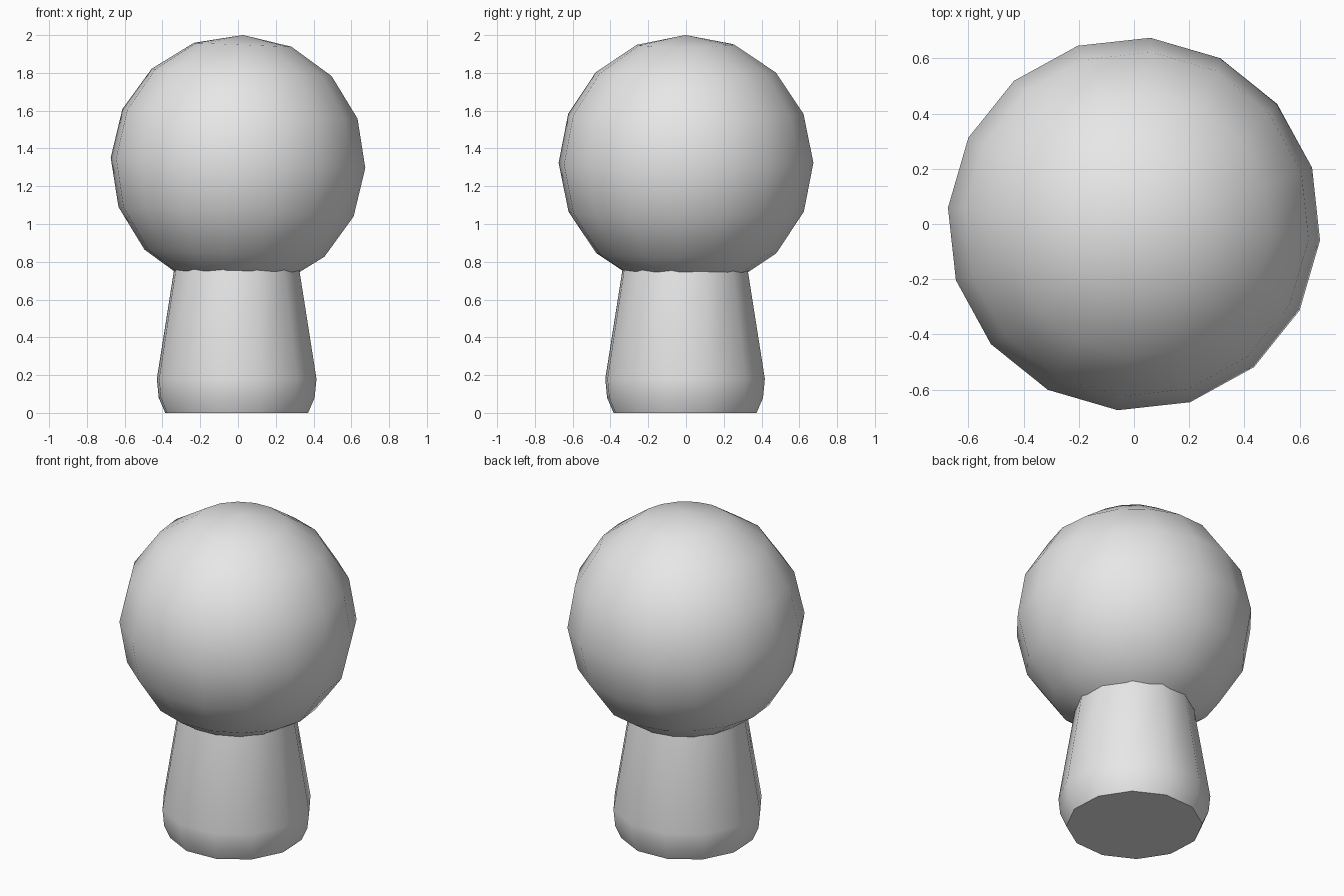
import bpy, bmesh
from math import radians, cos, sin, tau

old = bpy.data.objects.get("Cube")
if old:
    bpy.data.objects.remove(old, do_unlink=True)

# Single plain grey material
grey = bpy.data.materials.new("plain_grey")
grey.use_nodes = True
grey.diffuse_color = (0.8, 0.8, 0.8, 1)
grey.node_tree.nodes["Principled BSDF"].inputs["Base Color"].default_value = (0.8, 0.8, 0.8, 1)


def add_part(name, bm, location, rotation):
    bmesh.ops.recalc_face_normals(bm, faces=bm.faces[:])
    mesh = bpy.data.meshes.new(name)
    bm.to_mesh(mesh)
    bm.free()
    mesh.materials.append(grey)
    part = bpy.data.objects.new(name, mesh)
    bpy.context.collection.objects.link(part)
    part.location = location
    part.rotation_euler = [radians(a) for a in rotation]
    bpy.ops.object.select_all(action="DESELECT")
    part.select_set(True)
    bpy.context.view_layer.objects.active = part
    bpy.ops.object.shade_smooth_by_angle(angle=radians(50))
    return part


def lathe(profile, sides):
    """Closed round solid from (radius, height) rings."""
    bm = bmesh.new()
    rings = [[bm.verts.new((r * cos(tau * i / sides), r * sin(tau * i / sides), z))
              for i in range(sides)] for r, z in profile]
    for low, high in zip(rings, rings[1:]):
        for i in range(sides):
            j = (i + 1) % sides
            bm.faces.new((low[i], low[j], high[j], high[i]))
    bm.faces.new(rings[0][::-1])
    bm.faces.new(rings[-1])
    return bm


# Round head, slightly tilted
head = bmesh.new()
bmesh.ops.create_uvsphere(head, u_segments=16, v_segments=8, radius=0.677)
add_part("head", head, (0, 0, 1.324), (0, 2.3, -5))

# Tapered body with rounded lower edge, running up into the head
body_profile = [(0.387, 0), (0.422, 0.08), (0.432, 0.18), (0.341, 0.745), (0.315, 0.9)]
add_part("body", lathe(body_profile, 12), (-0.007, -0.005, 0), (0, 0, -12))
